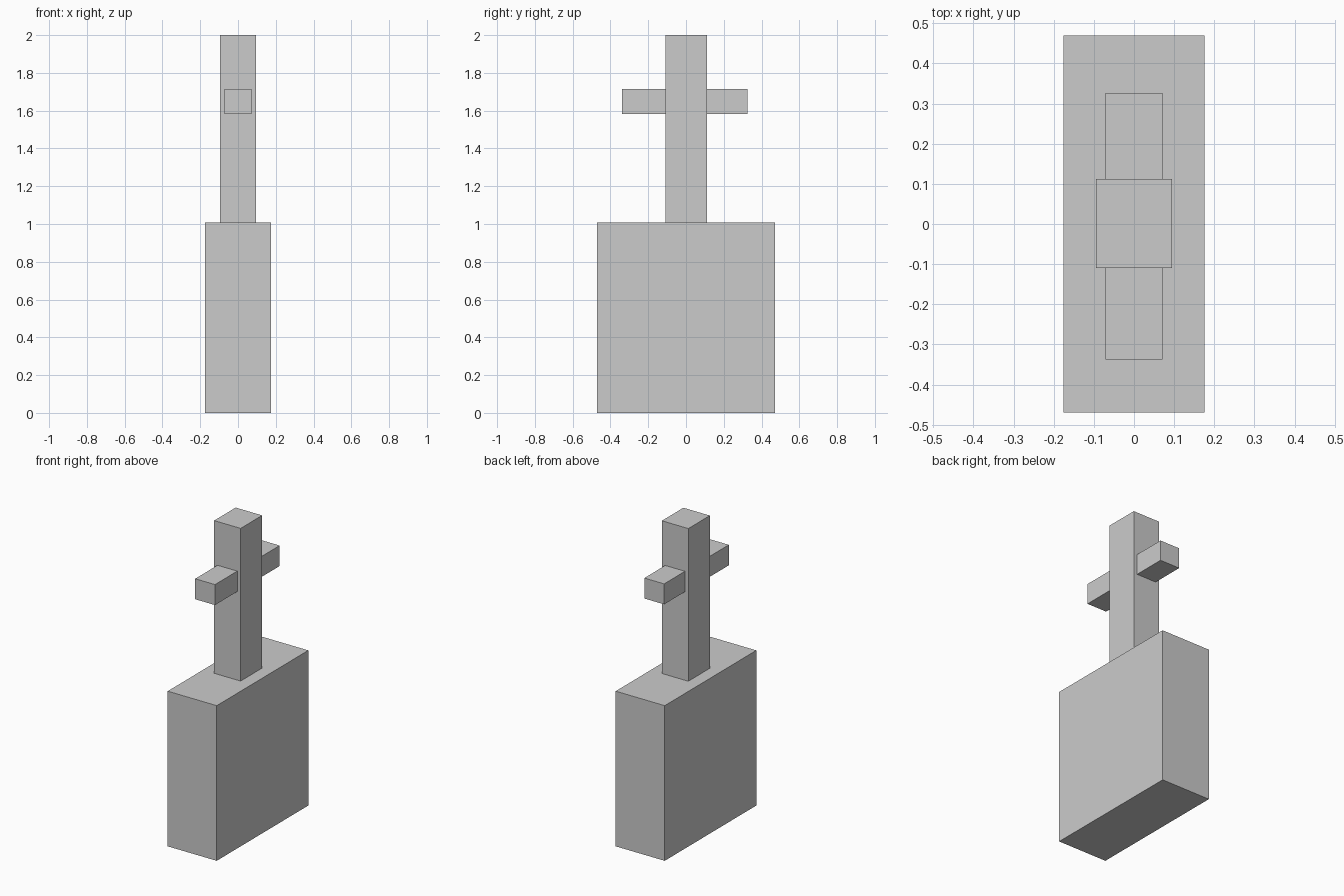
import bpy

if "Cube" in bpy.data.objects:
    bpy.data.objects.remove(bpy.data.objects["Cube"])


def box(name, low, high):
    """Add a box spanning two opposite corners."""
    centre = [(a + b) / 2 for a, b in zip(low, high)]
    bpy.ops.mesh.primitive_cube_add(size=1, location=centre)
    obj = bpy.context.object
    obj.name = name
    obj.scale = [b - a for a, b in zip(low, high)]
    bpy.ops.object.transform_apply(location=False, rotation=False, scale=True)
    return obj


# Broad pedestal block
box("base", (-0.176, -0.47, 0.0), (0.176, 0.47, 1.008))

# Upright standing on the pedestal
box("post", (-0.095, -0.109, 1.008), (0.095, 0.112, 2.0))

# Crossbar through the upright, slightly longer towards the front
box("crossbar", (-0.071, -0.338, 1.583), (0.071, 0.326, 1.716))
